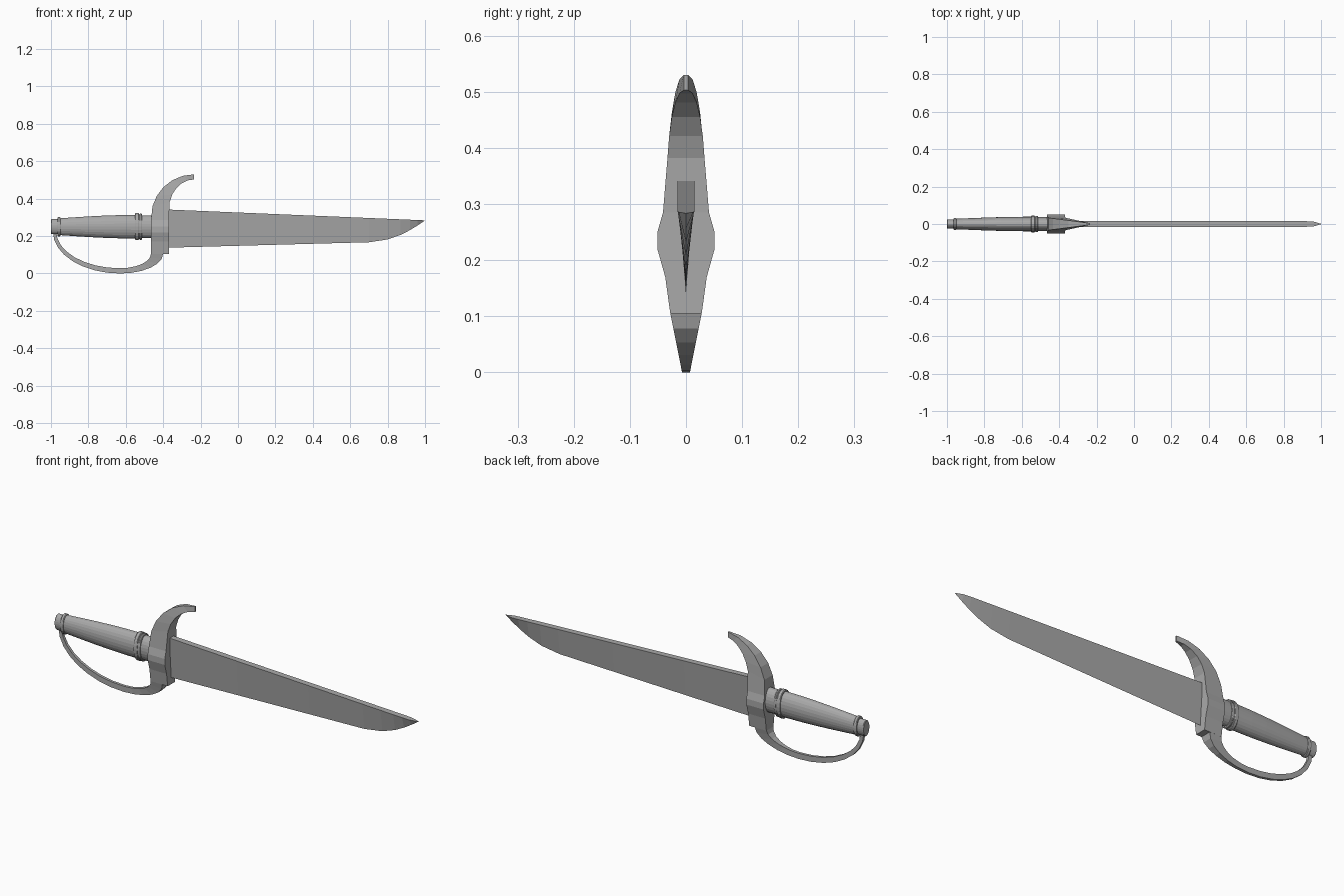
import bpy, bmesh
from math import sin, cos, pi

cube = bpy.data.objects.get("Cube")
if cube:
    bpy.data.objects.remove(cube, do_unlink=True)

steel = bpy.data.materials.new("grey steel")
steel.use_nodes = True
grey = (0.4, 0.4, 0.4, 1)
steel.diffuse_color = grey
steel.node_tree.nodes["Principled BSDF"].inputs["Base Color"].default_value = grey


def loft(name, rings):
    """Join closed rings of points into one capped, flat-shaded solid."""
    bm = bmesh.new()
    loops = [[bm.verts.new(point) for point in ring] for ring in rings]
    count = len(loops[0])
    for near, far in zip(loops, loops[1:]):
        for i in range(count):
            j = (i + 1) % count
            bm.faces.new((near[i], near[j], far[j], far[i]))
    bm.faces.new(loops[0])
    bm.faces.new(loops[-1])
    bmesh.ops.recalc_face_normals(bm, faces=bm.faces)
    mesh = bpy.data.meshes.new(name)
    bm.to_mesh(mesh)
    bm.free()
    mesh.materials.append(steel)
    part = bpy.data.objects.new(name, mesh)
    bpy.context.collection.objects.link(part)


def turned(name, profile, centre=0.25, flatten=0.62, sides=24):
    """Oval turned part along x from pairs of position and radius."""
    angles = [2 * pi * side / sides for side in range(sides)]
    loft(name, [[(x, radius * flatten * cos(angle), centre + radius * sin(angle))
                 for angle in angles] for x, radius in profile])


def band(name, start, end, radius, bevel=0.003):
    """Short turned ring with bevelled rims."""
    turned(name, [(start, radius - bevel), (start + bevel, radius),
                  (end - bevel, radius), (end, radius - bevel)])


def strap(name, stations):
    """Bar of rectangular section from outer point, inner point and half width."""
    loft(name, [[(outer[0], -width, outer[1]), (outer[0], width, outer[1]),
                 (inner[0], width, inner[1]), (inner[0], -width, inner[1])]
                for outer, inner, width in stations])


def on_ellipse(centre_x, centre_z, radius_x, radius_z, angle):
    return centre_x + radius_x * cos(angle), centre_z + radius_z * sin(angle)


# Grip swelling towards the guard
grip_steps = [step / 5 for step in range(6)]
turned("grip", [(-0.95 + 0.4 * step, 0.045 + 0.018 * sin(step * pi / 2))
                for step in grip_steps])

# Collars and pommel
band("grip_neck", -0.55, -0.45, 0.061)
band("collar_core", -0.54, -0.52, 0.066)
band("wide_collar", -0.55, -0.53, 0.072)
band("narrow_collar", -0.526, -0.514, 0.07)
band("pommel", -1, -0.95, 0.04)
band("pommel_ring", -0.965, -0.948, 0.051)


# Blade: wedge section with a flat spine and a sharp belly rising to the point
def blade_section(x):
    spine = 0.326 - 0.042 * x
    belly = max(0, (x - 0.7) / 0.3)
    edge = min(0.148 + 0.027 * x + 0.11 * belly ** 2, spine - 0.001)
    half = min(0.015, 0.001 + 0.3 * (1 - x))
    return [(x, -half, spine), (x, half, spine), (x, 0, edge)]


loft("blade", [blade_section(x) for x in (-0.38, 0, 0.4, 0.7, 0.8, 0.87, 0.92, 0.96, 1)])

# Guard block, widest beside the grip, curling up into a forward hook
block = [((-0.465, z), (-0.37, z), width) for z, width in
         ((0.105, 0.028), (0.17, 0.037), (0.22, 0.051), (0.25, 0.051), (0.285, 0.041))]
hook = []
for step in range(1, 7):
    turn = step * pi / 12
    hook.append((on_ellipse(-0.235, 0.3, 0.23, 0.23, pi - turn),
                 on_ellipse(-0.235, 0.34, 0.135, 0.163, pi - turn),
                 0.004 + 0.03 * cos(turn)))
strap("guard", block + hook)

# Knuckle bow: flares from under the guard, then runs slim to the pommel
bow = []
for step in range(6):
    turn = step * pi / 12
    bow.append((on_ellipse(-0.63, 0.106, 0.23, 0.106, -turn),
                on_ellipse(-0.63, 0.106, 0.165, 0.078, -turn),
                0.007 + 0.021 * (1 - sin(turn))))
for step in range(9):
    turn = pi / 2 + step * pi / 16
    bow.append((on_ellipse(-0.63, 0.225, 0.36, 0.225, -turn),
                on_ellipse(-0.63, 0.225, 0.342, 0.197, -turn), 0.007))
strap("knuckle_bow", bow)
